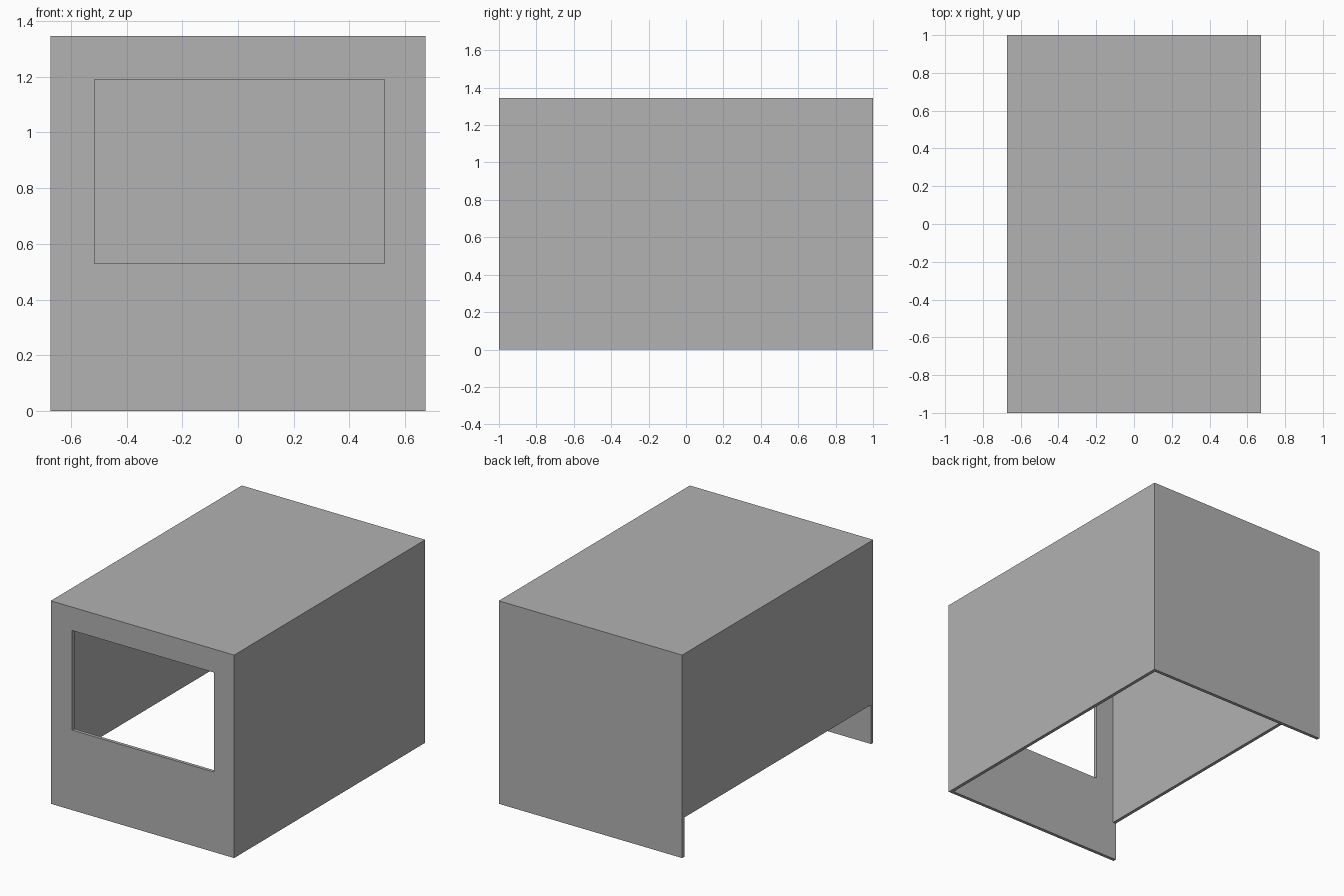
import bpy
import bmesh
from mathutils import Vector

cube = bpy.data.objects.get("Cube")
if cube:
    bpy.data.objects.remove(cube, do_unlink=True)

HALF_X, HALF_Y, HEIGHT = 0.672, 1.0, 1.345
T = 0.022          # sheet thickness
SIDE_GAP = 0.26    # opening under the raised side wall

grey = bpy.data.materials.new("plain grey")
grey.use_nodes = True
colour = (0.445, 0.445, 0.445, 1)
grey.diffuse_color = colour
grey.node_tree.nodes["Principled BSDF"].inputs["Base Color"].default_value = colour


def finish(name, bm):
    bmesh.ops.recalc_face_normals(bm, faces=bm.faces)
    mesh = bpy.data.meshes.new(name)
    bm.to_mesh(mesh)
    bm.free()
    mesh.materials.append(grey)
    obj = bpy.data.objects.new(name, mesh)
    bpy.context.collection.objects.link(obj)
    return obj


def panel(name, low, high):
    """Box between two opposite corners."""
    low, high = Vector(low), Vector(high)
    bm = bmesh.new()
    bmesh.ops.create_cube(bm, size=1)
    bmesh.ops.scale(bm, vec=high - low, verts=bm.verts)
    bmesh.ops.translate(bm, vec=(low + high) / 2, verts=bm.verts)
    return finish(name, bm)


def windowed_panel(name, outer, inner, y, depth):
    """Upright sheet with a rectangular opening; rectangles are x0, x1, z0, z1."""
    bm = bmesh.new()
    loops = []
    for x0, x1, z0, z1 in (outer, inner):
        corners = ((x0, z0), (x1, z0), (x1, z1), (x0, z1))
        loops.append([bm.verts.new((x, y, z)) for x, z in corners])
    out, hole = loops
    for i in range(4):
        j = (i + 1) % 4
        bm.faces.new((out[i], out[j], hole[j], hole[i]))
    result = bmesh.ops.extrude_face_region(bm, geom=bm.faces[:], use_keep_orig=True)
    moved = [g for g in result["geom"] if isinstance(g, bmesh.types.BMVert)]
    bmesh.ops.translate(bm, vec=(0, depth, 0), verts=moved)
    return finish(name, bm)


under_roof = HEIGHT - T

# Roof sheet
panel("roof", (-HALF_X, -HALF_Y, under_roof), (HALF_X, HALF_Y, HEIGHT))

# Front sheet with its window opening, and plain back sheet
windowed_panel("front_wall", (-HALF_X, HALF_X, 0, under_roof),
               (-0.515, 0.525, 0.53, 1.19), -HALF_Y, T)
panel("back_wall", (-HALF_X, HALF_Y - T, 0), (HALF_X, HALF_Y, under_roof))

# Side sheets: one reaches the ground, the other stops above it
for name, x, bottom in (("full_side_wall", HALF_X - T, 0),
                        ("raised_side_wall", -HALF_X, SIDE_GAP)):
    panel(name, (x, -HALF_Y + T, bottom), (x + T, HALF_Y - T, under_roof))
